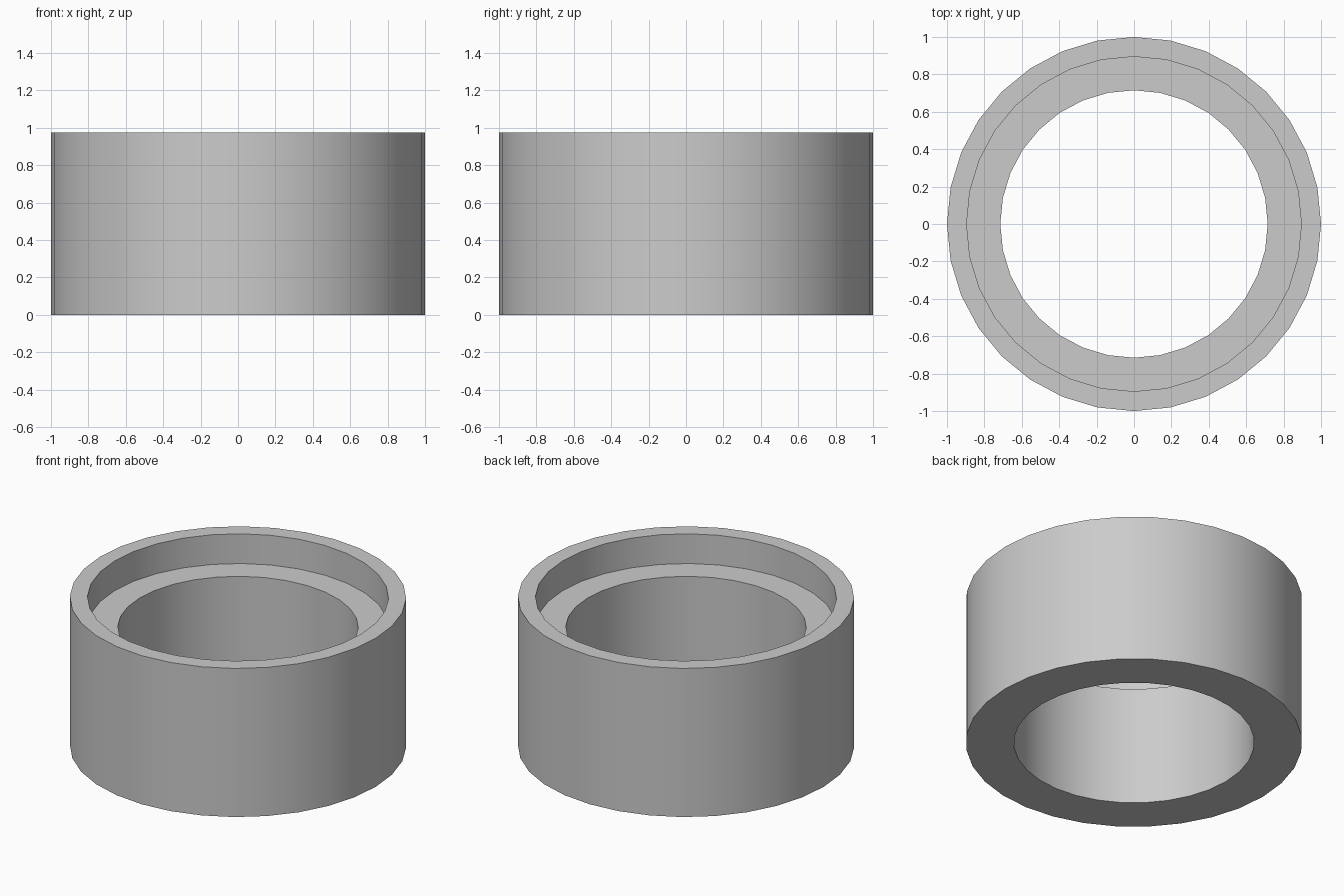
import bpy
import bmesh
from math import radians, tau
from mathutils import Matrix, Vector

# Remove the default cube
cube = bpy.data.objects.get("Cube")
if cube:
    bpy.data.objects.remove(cube, do_unlink=True)

SIDES = 32
OUTER, RECESS, BORE = 1.0, 0.895, 0.715
HEIGHT, LEDGE = 0.975, 0.78

# Plain grey material
grey = bpy.data.materials.new("light_grey")
grey.use_nodes = True
colour = (0.6, 0.6, 0.6, 1.0)
grey.diffuse_color = colour
grey.node_tree.nodes["Principled BSDF"].inputs["Base Color"].default_value = colour

# Wall cross-section (radius, height): outer wall, rim, recess, ledge, bore
profile = [(OUTER, 0), (OUTER, HEIGHT), (RECESS, HEIGHT),
           (RECESS, LEDGE), (BORE, LEDGE), (BORE, 0)]

# Revolve the closed cross-section into a stepped ring
bm = bmesh.new()
rings = []
for i in range(SIDES):
    turn = Matrix.Rotation(tau * i / SIDES, 3, "Z")
    rings.append([bm.verts.new(turn @ Vector((r, 0, z))) for r, z in profile])
for i, ring in enumerate(rings):
    following = rings[(i + 1) % SIDES]
    for j in range(len(profile)):
        k = (j + 1) % len(profile)
        bm.faces.new((ring[j], following[j], following[k], ring[k]))
bmesh.ops.recalc_face_normals(bm, faces=bm.faces)

mesh = bpy.data.meshes.new("stepped_ring")
bm.to_mesh(mesh)
bm.free()
mesh.materials.append(grey)
stepped_ring = bpy.data.objects.new("stepped_ring", mesh)
bpy.context.collection.objects.link(stepped_ring)

# Smooth round walls with crisp rims
bpy.ops.object.select_all(action="DESELECT")
stepped_ring.select_set(True)
bpy.context.view_layer.objects.active = stepped_ring
bpy.ops.object.shade_smooth_by_angle(angle=radians(30))
